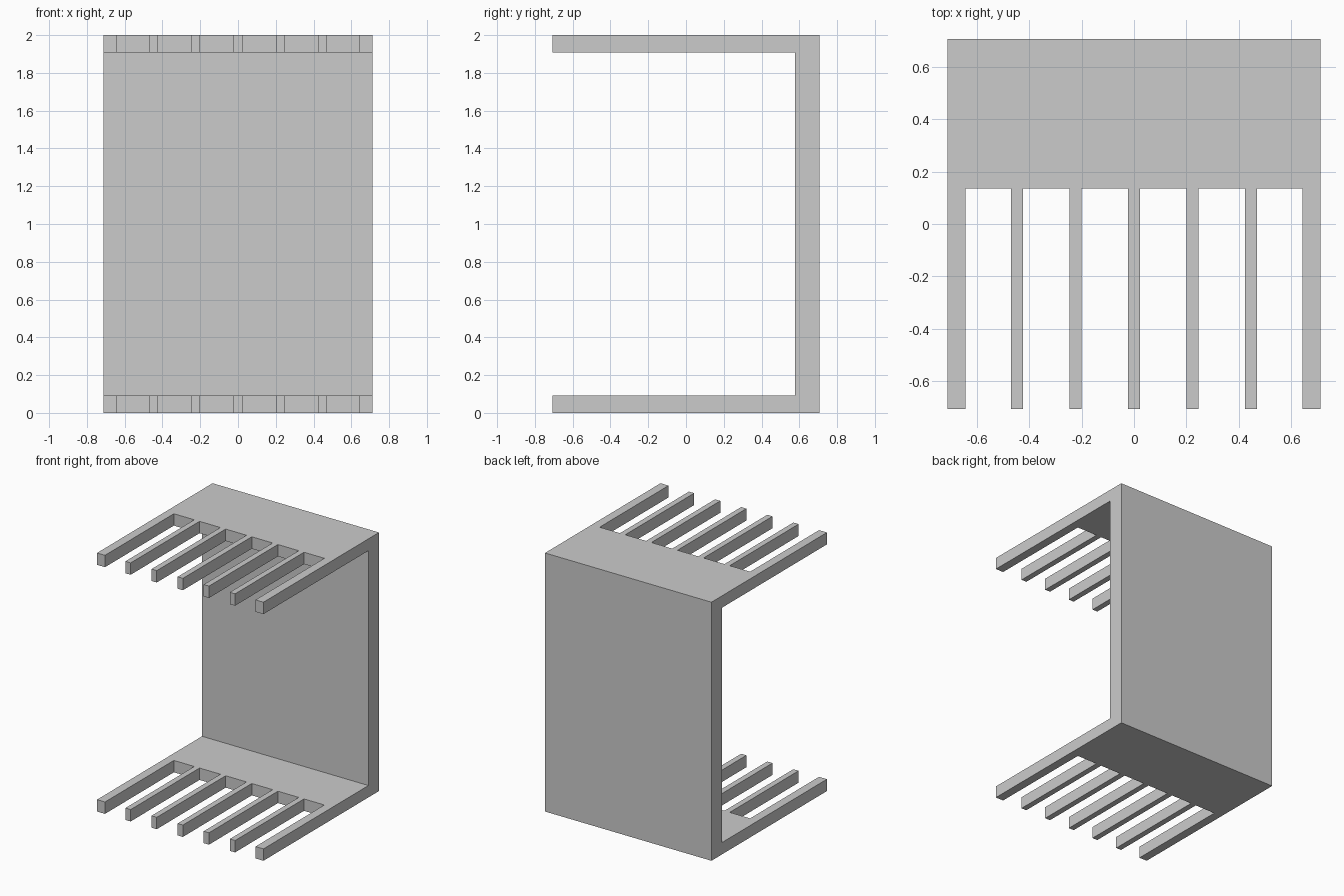
import bpy, bmesh

if "Cube" in bpy.data.objects:
    bpy.data.objects.remove(bpy.data.objects["Cube"])

W, D, H = 0.712, 0.706, 2.0      # half width, half depth, height
WALL_Y, PLATE = 0.577, 0.092     # inner wall face, plate thickness
SLOT_Y = 0.136                   # depth where the slots end
PITCH, TOOTH, END = 0.2235, 0.045, 0.644


def make_object(name, bm):
    bmesh.ops.recalc_face_normals(bm, faces=bm.faces)
    mesh = bpy.data.meshes.new(name)
    bm.to_mesh(mesh)
    bm.free()
    obj = bpy.data.objects.new(name, mesh)
    bpy.context.collection.objects.link(obj)
    return obj


def add_prism(bm, profile, x0, x1):
    """Extrude a (y, z) profile along x."""
    face = bm.faces.new([bm.verts.new((x0, y, z)) for y, z in profile])
    out = bmesh.ops.extrude_face_region(bm, geom=[face])
    moved = [v for v in out["geom"] if isinstance(v, bmesh.types.BMVert)]
    bmesh.ops.translate(bm, verts=moved, vec=(x1 - x0, 0, 0))


# C-shaped bracket: back wall with top and bottom plates
bm = bmesh.new()
add_prism(bm, [(-D, 0), (D, 0), (D, H), (-D, H), (-D, H - PLATE),
               (WALL_Y, H - PLATE), (WALL_Y, PLATE), (-D, PLATE)], -W, W)
bracket = make_object("comb_bracket", bm)

# Slots between the seven teeth, cut through both plates
bm = bmesh.new()
slot = [(-D - 0.1, -0.1), (SLOT_Y, -0.1), (SLOT_Y, H + 0.1), (-D - 0.1, H + 0.1)]
for i in range(-3, 3):
    x0 = -END if i == -3 else i * PITCH + TOOTH / 2
    x1 = END if i == 2 else (i + 1) * PITCH - TOOTH / 2
    add_prism(bm, slot, x0, x1)
cutter = make_object("slot_cutter", bm)
cutter.hide_render = True

mod = bracket.modifiers.new("slots", 'BOOLEAN')
mod.operation = 'DIFFERENCE'
mod.solver = 'EXACT'
mod.object = cutter
bpy.context.view_layer.objects.active = bracket
bpy.ops.object.modifier_apply(modifier=mod.name)
bpy.data.objects.remove(cutter)
